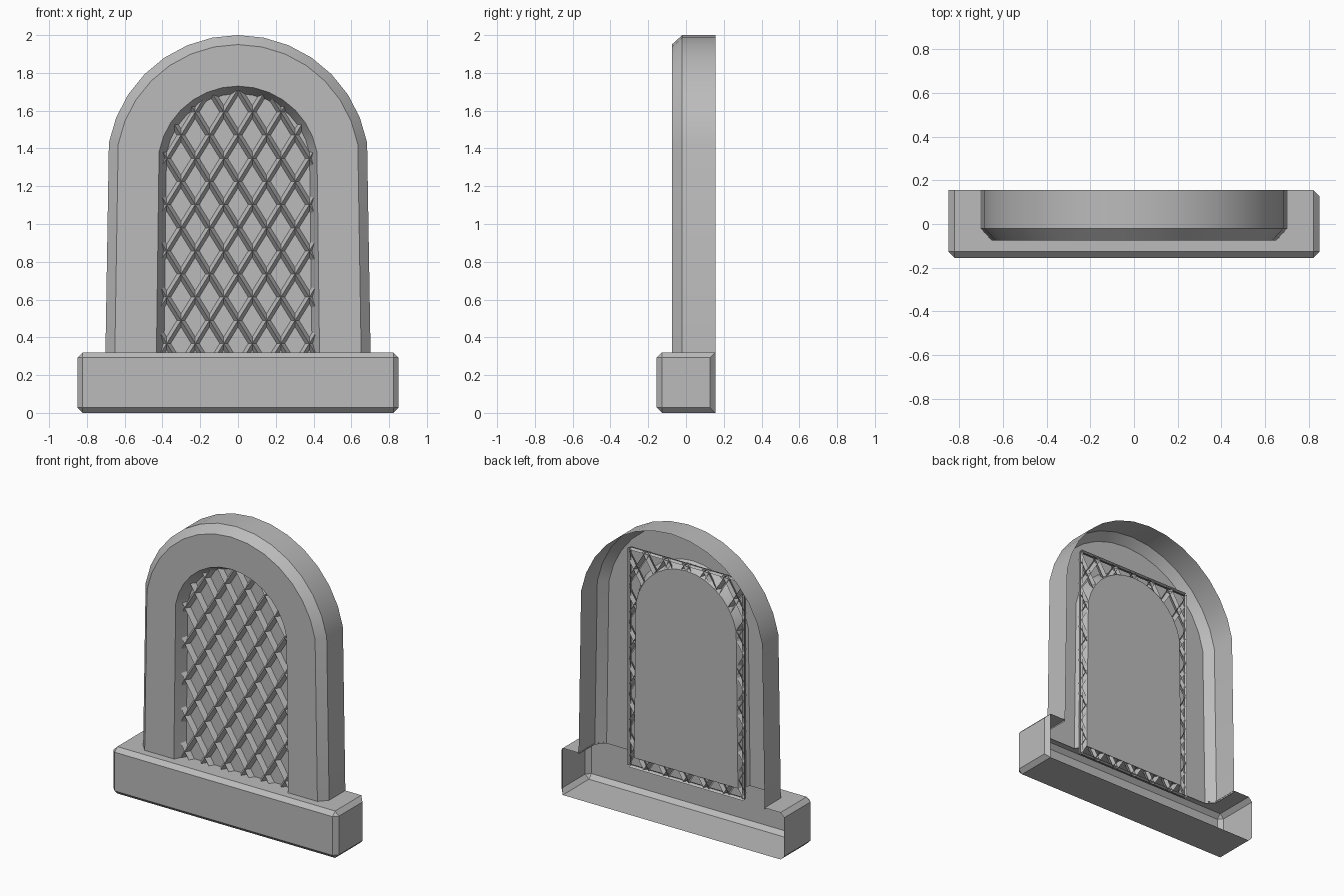
import bpy, bmesh, math
from mathutils import Vector

cube = bpy.data.objects.get("Cube")
if cube:
    bpy.data.objects.remove(cube, do_unlink=True)

stone = bpy.data.materials.new("grey_stone")
stone.use_nodes = True
GREY = (0.5, 0.5, 0.5, 1)
stone.diffuse_color = GREY
stone.node_tree.nodes["Principled BSDF"].inputs["Base Color"].default_value = GREY


def finish(bm, name, smooth=False):
    mesh = bpy.data.meshes.new(name)
    bm.to_mesh(mesh)
    bm.free()
    mesh.materials.append(stone)
    obj = bpy.data.objects.new(name, mesh)
    bpy.context.collection.objects.link(obj)
    if smooth:
        bpy.ops.object.select_all(action='DESELECT')
        obj.select_set(True)
        bpy.context.view_layer.objects.active = obj
        bpy.ops.object.shade_smooth_by_angle(angle=math.radians(30))
    return obj


# Arch shell: round-headed outlines of shrinking radius, lofted front to back
SPRING = 1.305
SEGMENTS = 14
START = math.radians(10.4)


def arch_outline(bm, radius, y, bottom=0.31):
    foot = radius + 0.007
    points = [(foot, bottom)]
    for i in range(SEGMENTS + 1):
        a = START + (math.pi - 2 * START) * i / SEGMENTS
        points.append((radius * math.cos(a), SPRING + radius * math.sin(a)))
    points.append((-foot, bottom))
    return [bm.verts.new((x, y, z)) for x, z in points]


bm = bmesh.new()
profile = [(0.695, 0.155), (0.695, -0.02), (0.645, -0.075), (0.425, -0.075), (0.385, 0)]
rings = [arch_outline(bm, r, y) for r, y in profile]
for outer, inner in zip(rings, rings[1:]):
    for i in range(len(outer) - 1):
        bm.faces.new((outer[i], outer[i + 1], inner[i + 1], inner[i]))
bm.normal_update()
bm.faces.ensure_lookup_table()
if bm.faces[0].normal.x < 0:
    bmesh.ops.reverse_faces(bm, faces=bm.faces[:])
finish(bm, "arch_surround", smooth=True)

# Flat pane closing the opening
bm = bmesh.new()
pane = bm.faces.new(arch_outline(bm, 0.385, 0))
pane.normal_update()
if pane.normal.y > 0:
    pane.normal_flip()
finish(bm, "window_pane")

# Diamond lattice: ridged diagonal bars trimmed to a rectangle
HALF, LOW, HIGH = 0.432, 0.245, 1.73
STEP, RISE = 0.151, 0.245


def ridged_bar(bm, start, end, half_width, ridge):
    start, end = Vector(start), Vector(end)
    side = (end - start).normalized().cross(Vector((0, 1, 0))) * half_width
    back = Vector((0, -0.002, 0))
    top = Vector((0, ridge, 0))
    rows = [[bm.verts.new(p + o) for o in (back + side, top, back - side)] for p in (start, end)]
    for i in range(2):
        face = bm.faces.new((rows[0][i], rows[0][i + 1], rows[1][i + 1], rows[1][i]))
        face.normal_update()
        if face.normal.y > 0:
            face.normal_flip()


bm = bmesh.new()
middle = LOW + 3 * RISE
for sign in (-1, 1):
    reach = Vector((sign * STEP, 0, RISE)) * 6
    for k in range(-9, 10):
        centre = Vector((k * STEP, 0, middle))
        ridged_bar(bm, centre - reach, centre + reach, 0.018, -0.035)
for axis, low, high in ((0, -HALF, HALF), (2, LOW, HIGH)):
    for limit, direction in ((low, -1), (high, 1)):
        point, normal = Vector(), Vector()
        point[axis], normal[axis] = limit, direction
        bmesh.ops.bisect_plane(bm, geom=bm.verts[:] + bm.edges[:] + bm.faces[:],
                               plane_co=point, plane_no=normal, clear_outer=True)
# Thin border around the lattice
corners = [(-HALF, 0, LOW), (HALF, 0, LOW), (HALF, 0, HIGH), (-HALF, 0, HIGH)]
for i in range(4):
    ridged_bar(bm, corners[i], corners[(i + 1) % 4], 0.01, -0.03)
finish(bm, "lattice")

# Sill: bevelled block, open at the back, with its top cut around the arch
X, Y, H, B = 0.85, 0.155, 0.32, 0.028
bm = bmesh.new()
bmesh.ops.create_cube(bm, size=1)
for v in bm.verts:
    v.co = (v.co.x * 2 * X, v.co.y * 2 * Y, (v.co.z + 0.5) * H)


def is_bevelled(edge):
    a, b = (v.co for v in edge.verts)
    at_back = a.y > 0 and b.y > 0
    return not at_back or (a.x > 0 and b.x > 0)


bmesh.ops.bevel(bm, geom=[e for e in bm.edges if is_bevelled(e)], offset=B,
                offset_type='OFFSET', segments=1, profile=0.5, affect='EDGES')
bm.normal_update()
removed = [f for f in bm.faces if f.normal.y > 0.9 or f.normal.z > 0.9]
bmesh.ops.delete(bm, geom=removed, context='FACES')
right_half = [(0.39, 0), (0.43, -0.075), (0.65, -0.075), (0.7, -0.02), (0.7, Y), (X - B, Y), (X - B, B - Y)]
outline = right_half + [(-x, y) for x, y in reversed(right_half)]
top = bm.faces.new([bm.verts.new((x, y, H)) for x, y in outline])
top.normal_update()
if top.normal.z < 0:
    top.normal_flip()
bmesh.ops.remove_doubles(bm, verts=bm.verts[:], dist=0.0005)
finish(bm, "sill")
